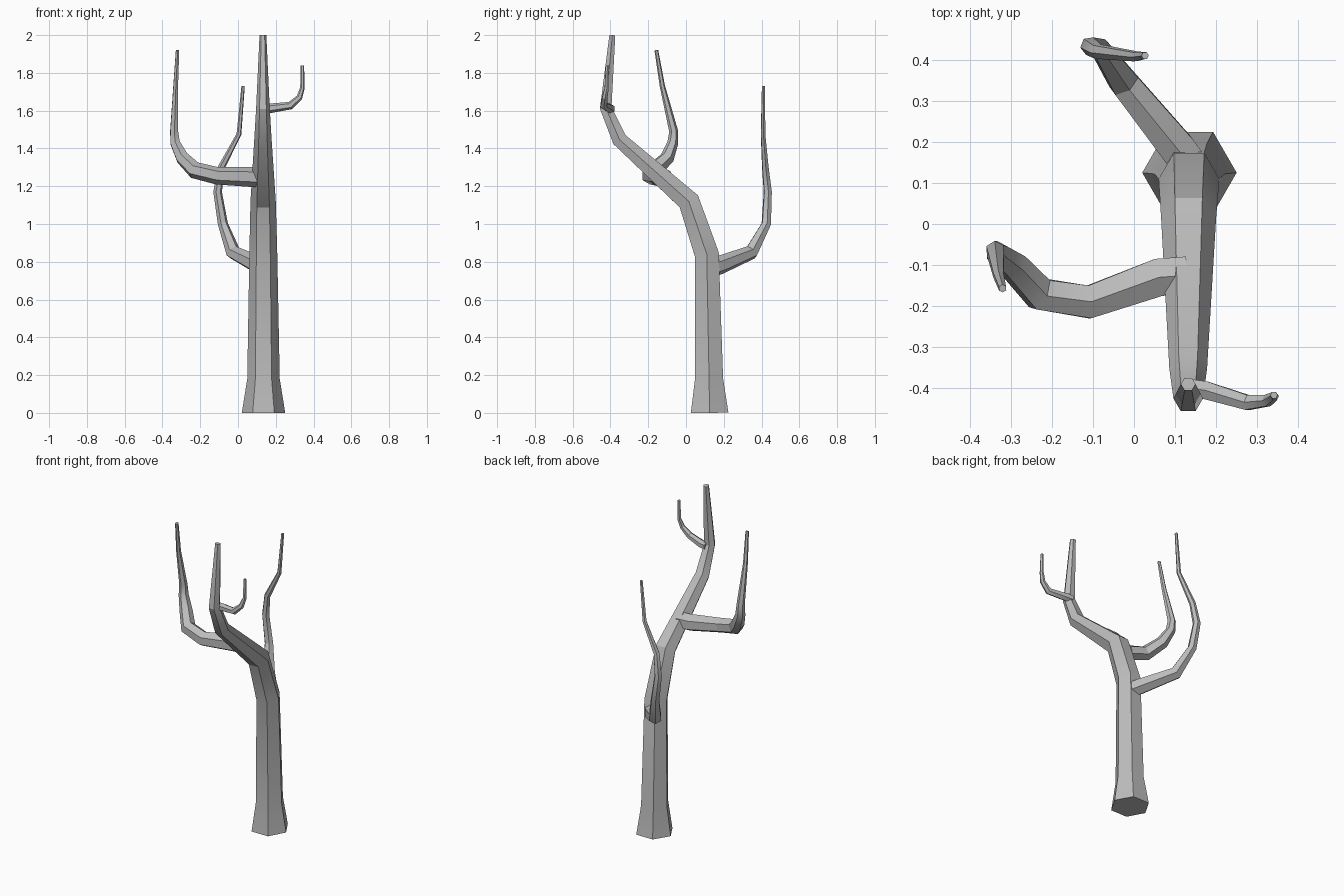
import bpy, bmesh, math
from mathutils import Vector

cube = bpy.data.objects.get("Cube")
if cube:
    bpy.data.objects.remove(cube, do_unlink=True)

SIDES = 6

bark = bpy.data.materials.new("grey_bark")
bark.use_nodes = True
colour = (0.5, 0.5, 0.5, 1)
bark.diffuse_color = colour
bark.node_tree.nodes["Principled BSDF"].inputs["Base Color"].default_value = colour


def limb(name, path, ref):
    """Sweep a tapering hexagon along (x, y, z, radius) points."""
    points = [Vector(p[:3]) for p in path]
    side = Vector(ref)
    bm = bmesh.new()
    rings = []
    for i, p in enumerate(points):
        before = (p - points[i - 1]).normalized() if i else Vector()
        after = (points[i + 1] - p).normalized() if i + 1 < len(points) else Vector()
        along = (before + after).normalized()
        side = (side - along * side.dot(along)).normalized()
        other = along.cross(side)
        ring = []
        for k in range(SIDES):
            a = math.tau * k / SIDES
            ring.append(bm.verts.new(p + path[i][3] * (side * math.cos(a) + other * math.sin(a))))
        rings.append(ring)
    for low, high in zip(rings, rings[1:]):
        for k in range(SIDES):
            n = (k + 1) % SIDES
            bm.faces.new((low[k], low[n], high[n], high[k]))
    bm.faces.new(rings[0][::-1])
    bm.faces.new(rings[-1])
    bmesh.ops.recalc_face_normals(bm, faces=bm.faces)
    mesh = bpy.data.meshes.new(name)
    bm.to_mesh(mesh)
    bm.free()
    mesh.materials.append(bark)
    obj = bpy.data.objects.new(name, mesh)
    bpy.context.collection.objects.link(obj)
    bpy.ops.object.select_all(action="DESELECT")
    obj.select_set(True)
    bpy.context.view_layer.objects.active = obj
    bpy.ops.object.shade_smooth_by_angle(angle=math.radians(28))
    return obj


# Trunk, leaning forward above the middle and ending in an upright tip
limb("trunk", [
    (.135, .125, 0, .115), (.135, .122, .18, .086), (.134, .11, .84, .074),
    (.133, .015, 1.12, .067), (.132, -.352, 1.447, .046),
    (.132, -.425, 1.615, .036), (.132, -.39, 2, .018)], (1, 0, 0))

# Large branch to the right
limb("right_branch", [
    (.13, -.125, 1.25, .053), (.06, -.13, 1.25, .053), (-.11, -.19, 1.255, .046),
    (-.23, -.17, 1.285, .045), (-.295, -.1, 1.35, .038), (-.333, -.07, 1.43, .029),
    (-.338, -.065, 1.49, .024), (-.33, -.125, 1.73, .014),
    (-.32, -.157, 1.92, .01)], (0, 0, 1))

# Low branch at the back
limb("back_branch", [
    (.145, .13, .765, .05), (.105, .185, .785, .05), (-.025, .345, .85, .04),
    (-.08, .425, 1, .027), (-.108, .433, 1.17, .023), (-.088, .42, 1.3, .019),
    (.005, .408, 1.475, .013), (.027, .41, 1.73, .009)], (0, 0, 1))

# Small twig on the left near the top
limb("left_twig", [
    (.135, -.4, 1.61, .026), (.175, -.405, 1.613, .025), (.277, -.435, 1.627, .021),
    (.325, -.43, 1.67, .016), (.341, -.42, 1.72, .012),
    (.341, -.417, 1.84, .009)], (0, 0, 1))
